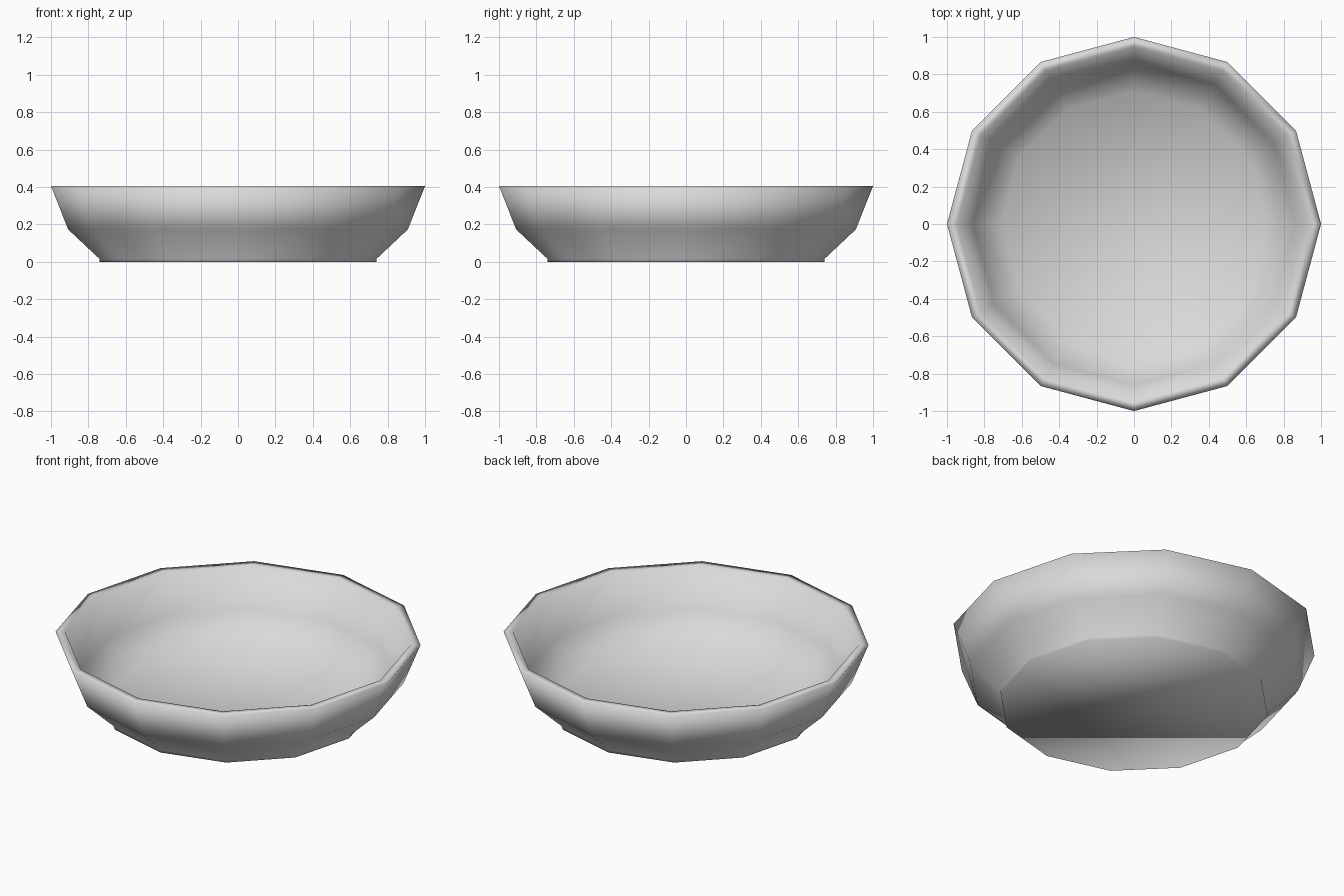
import bpy
import bmesh
from math import cos, sin, tau

cube = bpy.data.objects.get("Cube")
if cube:
    bpy.data.objects.remove(cube, do_unlink=True)

SIDES = 12

# Cross-section (radius, height): foot, outer wall, flat rim, inner wall, floor
PROFILE = [
    (0.74, 0.0), (0.74, 0.015), (0.908, 0.173), (1.0, 0.405),
    (0.947, 0.405), (0.862, 0.18), (0.71, 0.03),
]


def make_material(name, rgb):
    mat = bpy.data.materials.new(name)
    mat.use_nodes = True
    color = (*rgb, 1.0)
    mat.diffuse_color = color
    mat.node_tree.nodes["Principled BSDF"].inputs["Base Color"].default_value = color
    return mat


def lathe(name, profile, mat):
    bm = bmesh.new()
    angles = [tau * i / SIDES for i in range(SIDES)]
    rings = [[bm.verts.new((r * cos(a), r * sin(a), z)) for a in angles]
             for r, z in profile]
    # Walls between neighbouring rings
    for low, high in zip(rings, rings[1:]):
        for i in range(SIDES):
            j = (i + 1) % SIDES
            bm.faces.new((low[i], low[j], high[j], high[i]))
    # Underside and inner floor
    bm.faces.new(rings[0][::-1])
    bm.faces.new(rings[-1])
    bmesh.ops.recalc_face_normals(bm, faces=bm.faces)
    for face in bm.faces:
        face.smooth = True
    mesh = bpy.data.meshes.new(name)
    bm.to_mesh(mesh)
    bm.free()
    mesh.materials.append(mat)
    obj = bpy.data.objects.new(name, mesh)
    bpy.context.collection.objects.link(obj)
    return obj


lathe("bowl", PROFILE, make_material("light grey", (0.7, 0.7, 0.7)))
